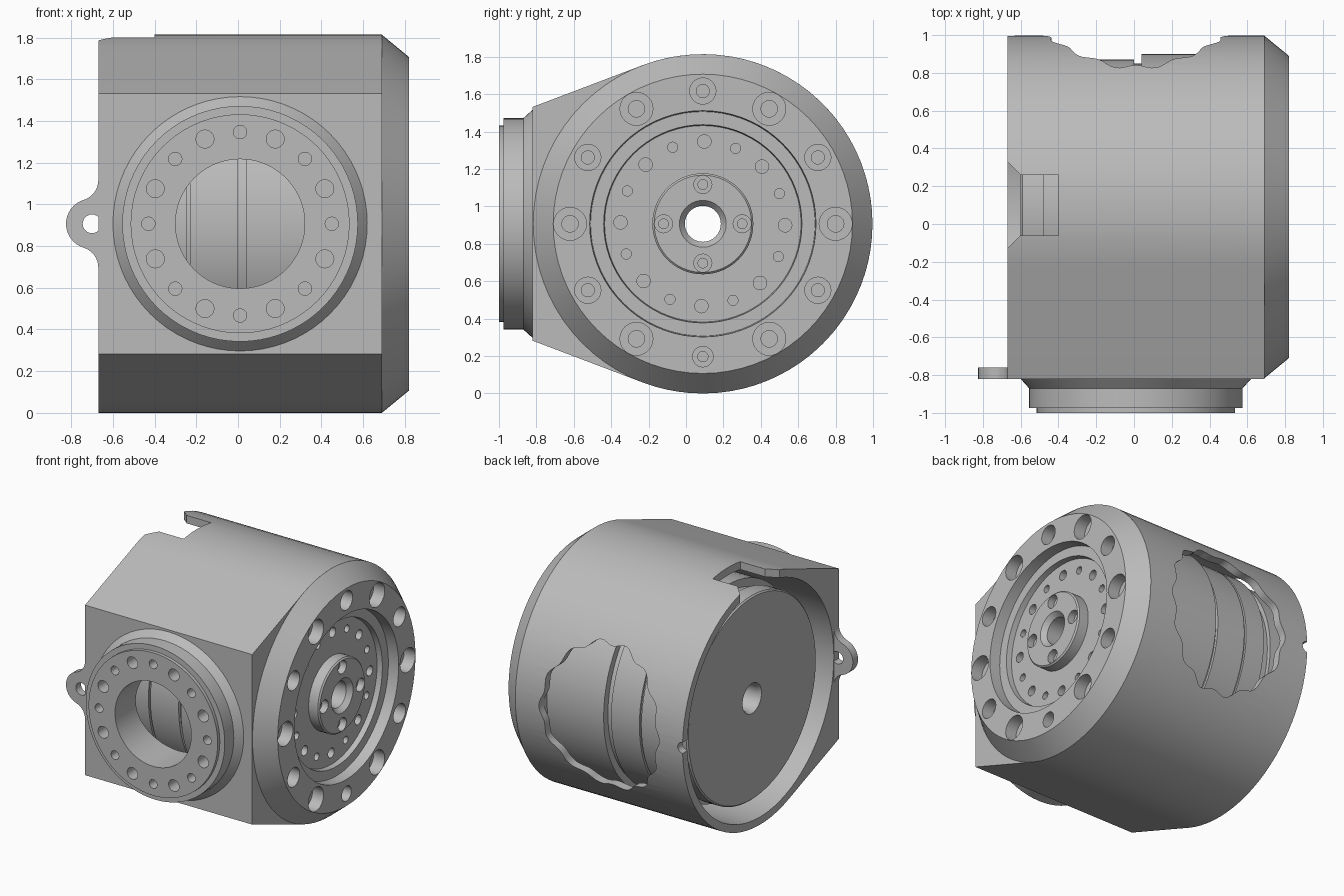
import bpy, bmesh, math
from mathutils import Vector

if "Cube" in bpy.data.objects:
    bpy.data.objects.remove(bpy.data.objects["Cube"], do_unlink=True)

CY, CZ, R = 0.09, 0.907, 0.907      # main axis runs along x
BX = 0.01                           # port axis runs along -y
SEG = 72

grey = bpy.data.materials.new("machined grey")
grey.use_nodes = True
grey.diffuse_color = (0.5, 0.5, 0.5, 1)
grey.node_tree.nodes["Principled BSDF"].inputs["Base Color"].default_value = (0.5, 0.5, 0.5, 1)


def finish(name, bm):
    bmesh.ops.recalc_face_normals(bm, faces=bm.faces)
    mesh = bpy.data.meshes.new(name)
    bm.to_mesh(mesh)
    bm.free()
    mesh.materials.append(grey)
    ob = bpy.data.objects.new(name, mesh)
    bpy.context.collection.objects.link(ob)
    return ob


def lathe(name, profile, centre, front=False, ring=True, segs=SEG):
    """Turn (distance, radius) points about x, or about -y when front is set."""
    bm = bmesh.new()
    rings = []
    for d, r in profile:
        row = []
        for i in range(segs):
            t = 2 * math.pi * i / segs
            a, b = r * math.cos(t), r * math.sin(t)
            p = Vector((a, -d, b)) if front else Vector((d, a, b))
            row.append(bm.verts.new(p + Vector(centre)))
        rings.append(row)
    pairs = list(zip(rings, rings[1:]))
    if ring:
        pairs.append((rings[-1], rings[0]))
    else:
        bm.faces.new(rings[0])
        bm.faces.new(rings[-1])
    for p, q in pairs:
        for i in range(segs):
            j = (i + 1) % segs
            bm.faces.new((p[i], p[j], q[j], q[i]))
    return finish(name, bm)


def prism(name, pts, axis, lo, hi):
    """Extrude a 2D outline along the given axis."""
    bm = bmesh.new()
    ends = []
    for level in (lo, hi):
        row = []
        for p in pts:
            co = list(p)
            co.insert(axis, level)
            row.append(bm.verts.new(co))
        bm.faces.new(row)
        ends.append(row)
    for i in range(len(pts)):
        j = (i + 1) % len(pts)
        bm.faces.new((ends[0][i], ends[0][j], ends[1][j], ends[1][i]))
    return finish(name, bm)


def cut(target, cutter):
    cutter.hide_render = True
    mod = target.modifiers.new("cut", "BOOLEAN")
    mod.operation, mod.solver, mod.object = "DIFFERENCE", "EXACT", cutter
    bpy.context.view_layer.objects.active = target
    bpy.ops.object.modifier_apply(modifier=mod.name)
    bpy.data.objects.remove(cutter, do_unlink=True)


def arc(cx, cy, r, a0, a1, n):
    return [(cx + r * math.cos(math.radians(a0 + (a1 - a0) * i / n)),
             cy + r * math.sin(math.radians(a0 + (a1 - a0) * i / n))) for i in range(n + 1)]


def hole(target, face, pos, bore, depth, inner=0, front=False):
    """Blind hole, stepped down to an inner radius when one is given."""
    prof = [(face + 0.05, bore), (face - depth, bore)]
    if inner:
        prof += [(face - depth, inner), (face - depth - 0.1, inner)]
    centre = (pos[0], 0, pos[1]) if front else (0, pos[0], pos[1])
    cut(target, lathe("hole_cutter", prof, centre, front, False, 24))


# Housing shell: round body drawn out to a flat front
outline = arc(CY, CZ, R, -110.7, 110.7, 52) + [(-0.82, CZ + 0.625), (-0.82, CZ - 0.625)]
housing = prism("housing", outline, 0, -0.67, 0.69)
cut(housing, lathe("cavity", [(-0.9, 0.85), (0.9, 0.85)], (0, CY, CZ), ring=False))
cut(housing, lathe("port_bore", [(0.5, 0.31), (1.2, 0.31)], (BX, 0, CZ), True, False))

# Wavy cutaway window in the back
wave = []
for i in range(112):
    t = 2 * math.pi * i / 112
    k = 0.97 + 0.03 * math.cos(14 * t)
    wave.append((BX + 0.49 * k * math.cos(t), CZ + 0.54 * k * math.sin(t)))
cut(housing, prism("window_cutter", wave, 1, 0.4, 1.3))

# Cable notch at the top edge and small nick in the rim
notch = [(-0.7, 0.36), (-0.6, 0.26), (-0.4, 0.26), (-0.4, -0.06), (-0.6, -0.06), (-0.7, -0.16)]
cut(housing, prism("notch_cutter", notch, 2, 1.4, 2.1))
cut(housing, prism("nick_cutter", arc(-0.67, CZ, 0.04, 0, 345, 23), 1, 0.7, 1.2))

# Output flange with stepped recess and raised hub
flange = lathe("output_flange", [
    (0.50, 0.096), (0.50, 0.87), (0.69, 0.87), (0.69, R), (0.82, 0.80), (0.82, 0.605),
    (0.74, 0.60), (0.74, 0.53), (0.70, 0.525), (0.70, 0.27), (0.775, 0.27), (0.785, 0.26),
    (0.785, 0.125), (0.75, 0.096)], (0, CY, CZ))
for i in range(12):
    p = arc(CY, CZ, 0.71, i * 30, 0, 1)[0]
    size = 0.055 if i == 9 else (0.07 if i % 2 else 0.088)
    hole(flange, 0.82, p, size, 0.09, size * 0.5)
for i in range(16):
    p = arc(CY, CZ, 0.44, i * 22.5 - 1, 0, 1)[0]
    hole(flange, 0.70, p, 0.027 if i % 2 else 0.036, 0.08)
for i in range(4):
    p = arc(CY, CZ, 0.21, i * 90, 0, 1)[0]
    hole(flange, 0.785, p, 0.048, 0.05, 0.026)

# Inner drum with grooves, seen through the window and the open end
drum = lathe("inner_drum", [
    (-0.60, 0.11), (-0.60, 0.74), (-0.59, 0.75), (-0.48, 0.75), (-0.48, 0.72), (-0.40, 0.72),
    (-0.40, 0.78), (-0.245, 0.78), (-0.245, 0.765), (-0.23, 0.765), (-0.23, 0.78), (0.0, 0.78),
    (0.0, 0.76), (0.04, 0.76), (0.04, 0.81), (0.51, 0.81), (0.51, 0.096), (-0.57, 0.096)],
    (0, CY, CZ))

# Front port ring with bolt circle
port = lathe("front_port", [
    (0.80, 0.31), (0.80, 0.60), (0.82, 0.61), (0.87, 0.565), (0.975, 0.565), (0.975, 0.525),
    (1.0, 0.525), (1.0, 0.31)], (BX, 0, CZ), True)
for i in range(16):
    p = arc(BX, CZ, 0.44, i * 22.5, 0, 1)[0]
    hole(port, 1.0, p, 0.043 if i % 2 else 0.032, 0.14, front=True)

# Mounting eyelet on the side, blended into the housing by fillets
half = arc(-0.77, CZ + 0.21, 0.10, 0, -73, 8) + arc(-0.705, CZ, 0.12, 107, 180, 8)
mirrored = [(x, 2 * CZ - z) for x, z in reversed(half[:-1])]
lug = [(-0.655, CZ + 0.21)] + half + mirrored + [(-0.655, CZ - 0.21)]
eyelet = prism("mounting_eyelet", lug, 1, -0.82, -0.76)
cut(eyelet, prism("eyelet_hole", arc(-0.70, CZ, 0.045, 0, 345, 23), 1, -0.9, -0.7))

# Smooth round surfaces, crisp machined edges
bpy.ops.object.select_all(action="DESELECT")
for ob in (housing, flange, drum, port, eyelet):
    ob.select_set(True)
bpy.context.view_layer.objects.active = housing
bpy.ops.object.shade_smooth_by_angle(angle=math.radians(30))
